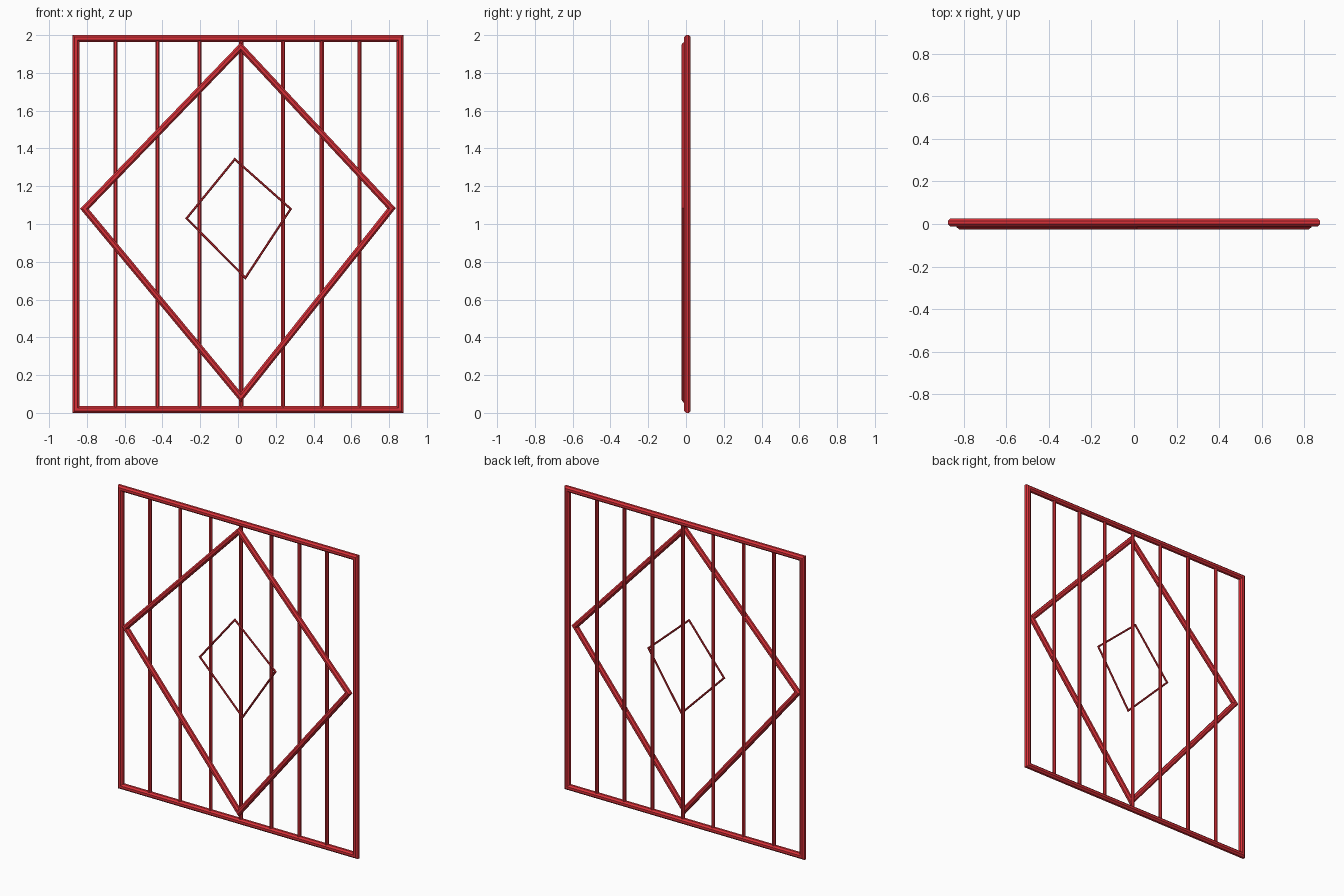
import bpy, bmesh, math
from mathutils import Vector

if "Cube" in bpy.data.objects:
    bpy.data.objects.remove(bpy.data.objects["Cube"])

SIDES = 8
red = bpy.data.materials.new("red_paint")
red.diffuse_color = (0.7, 0.03, 0.04, 1)
red.use_nodes = True
red.node_tree.nodes["Principled BSDF"].inputs["Base Color"].default_value = red.diffuse_color


def finish(name, bm):
    bmesh.ops.recalc_face_normals(bm, faces=bm.faces)
    mesh = bpy.data.meshes.new(name)
    bm.to_mesh(mesh)
    bm.free()
    obj = bpy.data.objects.new(name, mesh)
    mesh.materials.append(red)
    bpy.context.collection.objects.link(obj)
    return obj


def section(r):
    # octagon with flats facing front, back and sides; r is half the flat width
    R = r / math.cos(math.pi / SIDES)
    angles = [2 * math.pi * (i + 0.5) / SIDES for i in range(SIDES)]
    return [(R * math.cos(a), R * math.sin(a)) for a in angles]


def mitred_loop(name, points, r, y):
    # closed octagonal tube in the XZ plane with mitred corners
    bm = bmesh.new()
    pts = [Vector(p) for p in points]
    n = len(pts)
    rings = []
    for i, p in enumerate(pts):
        d0 = (p - pts[i - 1]).normalized()
        d1 = (pts[(i + 1) % n] - p).normalized()
        n0, n1 = Vector((-d0.y, d0.x)), Vector((-d1.y, d1.x))
        m = (n0 + n1) / (1 + n0.dot(n1))
        rings.append([bm.verts.new((p.x + m.x * a, y + b, p.y + m.y * a))
                      for a, b in section(r)])
    for i in range(n):
        A, B = rings[i], rings[(i + 1) % n]
        for j in range(SIDES):
            k = (j + 1) % SIDES
            bm.faces.new((A[j], A[k], B[k], B[j]))
    return finish(name, bm)


def upright(name, x, z0, z1, r, y):
    bm = bmesh.new()
    low, high = [[bm.verts.new((x + a, y + b, z)) for a, b in section(r)]
                 for z in (z0, z1)]
    for j in range(SIDES):
        k = (j + 1) % SIDES
        bm.faces.new((low[j], low[k], high[k], high[j]))
    bm.faces.new(low)
    bm.faces.new(high)
    return finish(name, bm)


# Outer rectangular frame
mitred_loop("outer_frame", [(-0.857, 0.018), (0.857, 0.018),
                            (0.857, 1.982), (-0.857, 1.982)], 0.018, 0.007)

# Vertical bars
for i, x in enumerate((-0.648, -0.426, -0.204, 0.017, 0.239, 0.443, 0.644)):
    upright(f"vertical_bar_{i + 1}", x, 0.02, 1.98, 0.011, 0.007)

# Large diamond
mitred_loop("large_diamond", [(0.015, 0.083), (0.813, 1.083),
                              (0.015, 1.937), (-0.813, 1.08)], 0.017, -0.008)

# Small thin diamond
mitred_loop("small_diamond", [(0.039, 0.715), (0.279, 1.08),
                              (-0.017, 1.343), (-0.272, 1.03)], 0.006, -0.008)
